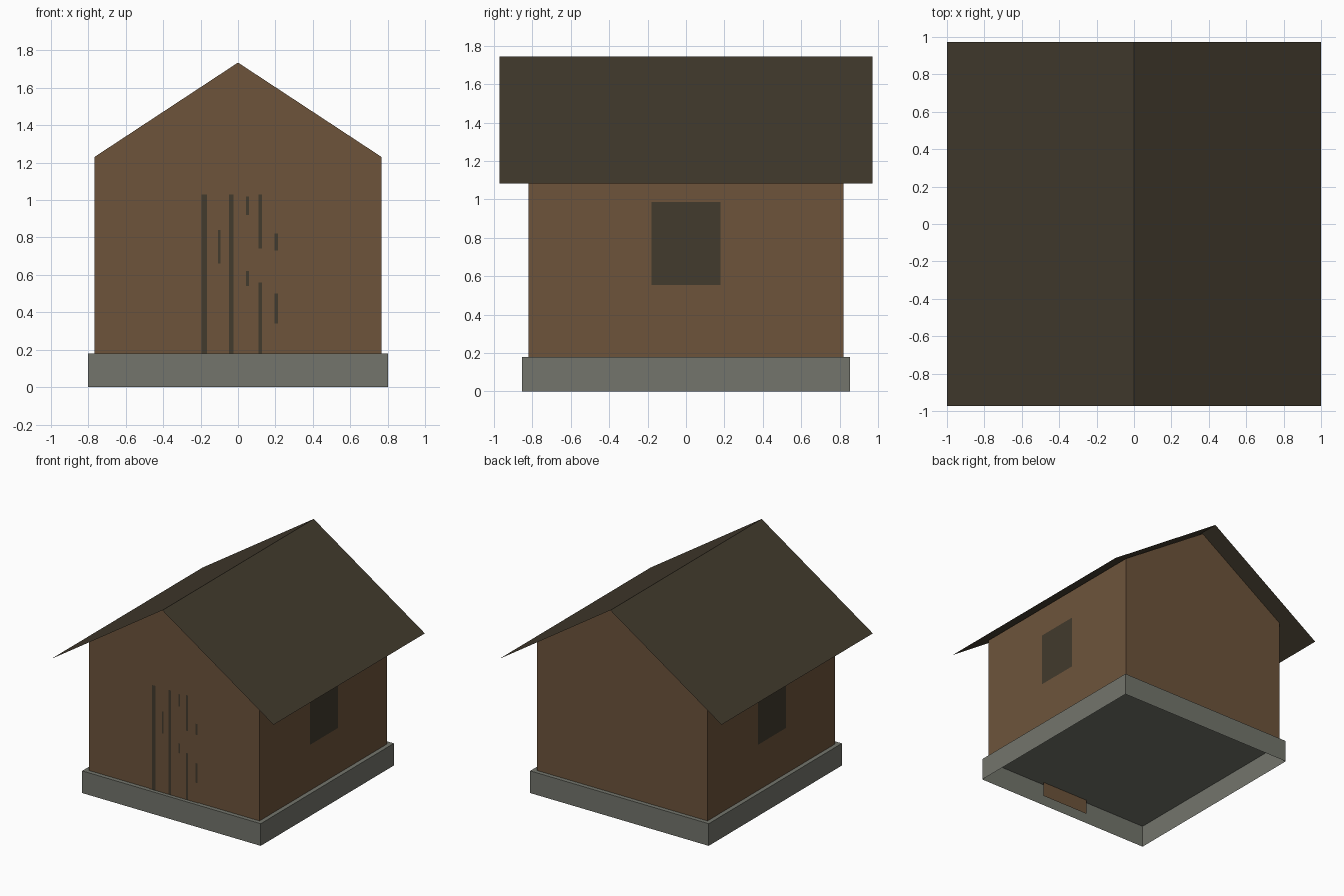
import bpy
import bmesh

cube = bpy.data.objects.get("Cube")
if cube:
    bpy.data.objects.remove(cube, do_unlink=True)


def make_material(name, rgb):
    mat = bpy.data.materials.new(name)
    mat.use_nodes = True
    color = (*rgb, 1)
    mat.diffuse_color = color
    bsdf = mat.node_tree.nodes["Principled BSDF"]
    bsdf.inputs["Base Color"].default_value = color
    bsdf.inputs["Roughness"].default_value = 0.9
    return mat


wood = make_material("brown wood", (0.153, 0.088, 0.044))
dark = make_material("dark timber", (0.054, 0.043, 0.026))
stone = make_material("grey stone", (0.172, 0.178, 0.150))


def finish(name, bm, *mats):
    mesh = bpy.data.meshes.new(name)
    bm.to_mesh(mesh)
    bm.free()
    for mat in mats:
        mesh.materials.append(mat)
    obj = bpy.data.objects.new(name, mesh)
    bpy.context.collection.objects.link(obj)
    return obj


def add_quad(bm, points, index=0):
    face = bm.faces.new([bm.verts.new(p) for p in points])
    face.material_index = index


def extrude_profile(name, profile, half_y, mat, closed):
    """Sweep an x-z profile along y; a closed one gets gable ends."""
    bm = bmesh.new()
    front = [bm.verts.new((x, -half_y, z)) for x, z in profile]
    back = [bm.verts.new((x, half_y, z)) for x, z in profile]
    for i in range(len(profile) - 1):
        bm.faces.new((front[i], front[i + 1], back[i + 1], back[i]))
    if closed:
        bm.faces.new(front)
        bm.faces.new(back)
    bmesh.ops.recalc_face_normals(bm, faces=bm.faces)
    return finish(name, bm, mat)


BASE_TOP = 0.18
WALL_X, WALL_Y = 0.768, 0.82

# Stone base: a shell open underneath
bm = bmesh.new()
bmesh.ops.create_cube(bm, size=1)
for v in bm.verts:
    v.co = (v.co.x * 1.606, v.co.y * 1.71, (v.co.z + 0.5) * BASE_TOP)
bottom = [f for f in bm.faces if f.normal.z < -0.5]
bmesh.ops.delete(bm, geom=bottom, context="FACES_ONLY")
finish("stone_base", bm, stone)

# Walls with front and back gables, open underneath
extrude_profile("walls", [(-WALL_X, BASE_TOP), (-WALL_X, 1.23), (0, 1.735),
                          (WALL_X, 1.23), (WALL_X, BASE_TOP)],
                WALL_Y, wood, True)

# Roof: one thin folded sheet
roof = extrude_profile("roof", [(-1, 1.082), (0, 1.745), (1, 1.082)], 0.972, dark, False)
if roof.data.polygons[0].normal.z < 0:
    roof.data.flip_normals()

# Windows: one thin pane on each side wall
for side, label in ((1, "left"), (-1, "right")):
    bm = bmesh.new()
    x = side * (WALL_X + 0.005)
    y = side * 0.18
    add_quad(bm, [(x, -y, 0.555), (x, y, 0.555), (x, y, 0.987), (x, -y, 0.987)])
    finish(label + "_window", bm, dark)

# Door: planks parted by worn dark seams (centre, half width, dark spans)
LOW, TOP = 0.06, 1.03
seams = [
    (-0.180, 0.014, [(BASE_TOP, TOP)]),
    (-0.101, 0.007, [(0.66, 0.84)]),
    (-0.036, 0.012, [(BASE_TOP, TOP)]),
    (0.050, 0.008, [(0.54, 0.62), (0.92, 1.02)]),
    (0.118, 0.009, [(BASE_TOP, 0.56), (0.74, TOP)]),
    (0.204, 0.010, [(0.34, 0.50), (0.73, 0.82)]),
]
bm = bmesh.new()
door_y = -WALL_Y - 0.005


def door_patch(x0, x1, z0, z1, index):
    if z1 - z0 > 0.001:
        add_quad(bm, [(x0, door_y, z0), (x1, door_y, z0),
                      (x1, door_y, z1), (x0, door_y, z1)], index)


edge = -0.217
for centre, half, spans in seams:
    door_patch(edge, centre - half, LOW, TOP, 0)
    z = LOW
    for z0, z1 in spans:
        door_patch(centre - half, centre + half, z, z0, 0)
        door_patch(centre - half, centre + half, z0, z1, 1)
        z = z1
    door_patch(centre - half, centre + half, z, TOP, 0)
    edge = centre + half
door_patch(edge, 0.217, LOW, TOP, 0)
bmesh.ops.remove_doubles(bm, verts=bm.verts, dist=0.0001)
finish("door", bm, wood, dark)
